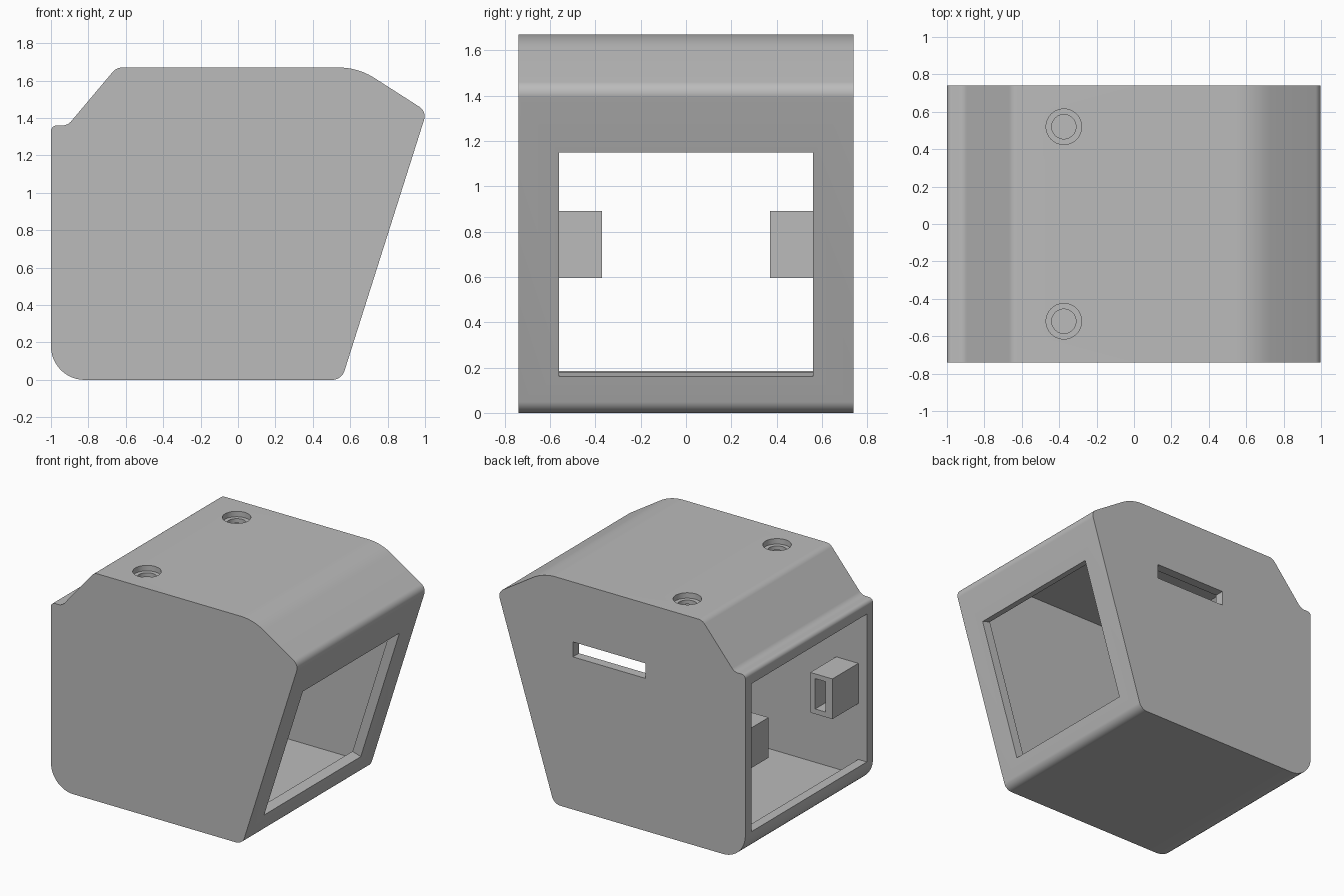
import bpy, bmesh, math
from mathutils import Vector

cube = bpy.data.objects.get("Cube")
if cube:
    bpy.data.objects.remove(cube, do_unlink=True)

# Single grey plastic
plastic = bpy.data.materials.new("grey_plastic")
plastic.use_nodes = True
GREY = (0.5, 0.5, 0.5, 1)
plastic.diffuse_color = GREY
plastic.node_tree.nodes["Principled BSDF"].inputs["Base Color"].default_value = GREY

HALF = 0.74   # half width of the shell
WALL = 0.07

# Side profile corners: x, z, fillet radius (counter-clockwise)
CORNERS = [(-1, 0, 0.18), (0.554, 0, 0.07), (1.009, 1.435, 0.06), (0.642, 1.67, 0.35),
           (-0.65, 1.67, 0.065), (-0.911, 1.36, 0.065), (-1, 1.36, 0.03)]


def profile(inset=0.0, steps=12):
    """Rounded outline, optionally moved inward by an even wall thickness."""
    n = len(CORNERS)
    pts = [Vector(c[:2]) for c in CORNERS]
    out = []
    for i, p in enumerate(pts):
        r = CORNERS[i][2]
        a = (p - pts[i - 1]).normalized()
        b = (pts[(i + 1) % n] - p).normalized()
        turn = a.x * b.y - a.y * b.x
        na, nb = Vector((-a.y, a.x)), Vector((-b.y, b.x))
        mid = (na + nb) / (1 + na.dot(nb))
        q = p + mid * inset
        sign = 1 if turn > 0 else -1
        if sign > 0:
            r = max(r - inset, 0)
        if r < 0.001:
            out.append(q)
            continue
        centre = q + mid * r * sign
        start = -na * r * sign
        sweep = math.atan2(turn, a.dot(b))
        for k in range(steps + 1):
            t = sweep * k / steps
            c, s = math.cos(t), math.sin(t)
            out.append(centre + Vector((start.x * c - start.y * s, start.x * s + start.y * c)))
    return out


def finish(name, bm):
    bmesh.ops.recalc_face_normals(bm, faces=bm.faces)
    mesh = bpy.data.meshes.new(name)
    bm.to_mesh(mesh)
    bm.free()
    mesh.materials.append(plastic)
    ob = bpy.data.objects.new(name, mesh)
    bpy.context.collection.objects.link(ob)
    return ob


def extrude(name, outline, half):
    """Extrude an x-z outline evenly along y."""
    bm = bmesh.new()
    face = bm.faces.new([bm.verts.new((p.x, -half, p.y)) for p in outline])
    ext = bmesh.ops.extrude_face_region(bm, geom=[face])
    verts = [g for g in ext["geom"] if isinstance(g, bmesh.types.BMVert)]
    bmesh.ops.translate(bm, verts=verts, vec=(0, 2 * half, 0))
    return finish(name, bm)


def box(name, x, y, z):
    bm = bmesh.new()
    bmesh.ops.create_cube(bm, size=1)
    for v in bm.verts:
        for i, (lo, hi) in enumerate((x, y, z)):
            v.co[i] = lo if v.co[i] < 0 else hi
    return finish(name, bm)


def cylinder(name, centre, radius, depth, along_x=False):
    bm = bmesh.new()
    bmesh.ops.create_cone(bm, cap_ends=True, segments=48, radius1=radius, radius2=radius, depth=depth)
    for v in bm.verts:
        if along_x:
            v.co = Vector((v.co.z, v.co.y, -v.co.x))
        v.co += Vector(centre)
    return finish(name, bm)


def cut(target, cutter):
    cutter.hide_render = True
    mod = target.modifiers.new("cut", "BOOLEAN")
    mod.operation = "DIFFERENCE"
    mod.solver = "EXACT"
    mod.object = cutter
    bpy.context.view_layer.objects.active = target
    bpy.ops.object.modifier_apply(modifier=mod.name)
    bpy.data.objects.remove(cutter, do_unlink=True)


def smooth(ob):
    bpy.ops.object.select_all(action="DESELECT")
    ob.select_set(True)
    bpy.context.view_layer.objects.active = ob
    bpy.ops.object.shade_smooth_by_angle(angle=math.radians(25))


# Hollow shell
shell = extrude("housing_shell", profile(), HALF)
cut(shell, extrude("cavity_cutter", profile(WALL), HALF - WALL))

# Open end at -x, leaving a low sill
cut(shell, box("open_end_cutter", (-1.1, -0.9), (-0.67, 0.67), (0.185, 1.27)))

# Window cut square to the slanted face
low, top = Vector((0.605, 0.16)), Vector((0.919, 1.15))
along = (top - low).normalized()
normal = Vector((along.y, -along.x))
cut(shell, extrude("window_cutter", [low - normal * 0.12, low + normal * 0.2,
                                     top + normal * 0.2, top - normal * 0.12], 0.56))

# Slot in the rear side wall
cut(shell, box("slot_cutter", (-0.19, 0.40), (0.6, 0.9), (1.12, 1.23)))

for side, label in ((-1, "front"), (1, "rear")):
    # Counterbored screw holes in the roof
    cut(shell, cylinder("bore_cutter", (-0.375, side * 0.52, 1.685), 0.095, 0.11))
    cut(shell, cylinder("hole_cutter", (-0.375, side * 0.52, 1.65), 0.065, 0.4))

    # Mounting lug with a screw hole and a nut pocket
    lug = box(label + "_mounting_lug", (-0.93, -0.75), sorted((side * 0.37, side * 0.68)), (0.595, 0.89))
    cut(lug, cylinder("lug_hole_cutter", (-0.84, side * 0.518, 0.745), 0.06, 0.4, True))
    cut(lug, box("nut_cutter", (-0.875, -0.79), sorted((side * 0.3, side * 0.62)), (0.632, 0.855)))
    smooth(lug)

smooth(shell)
